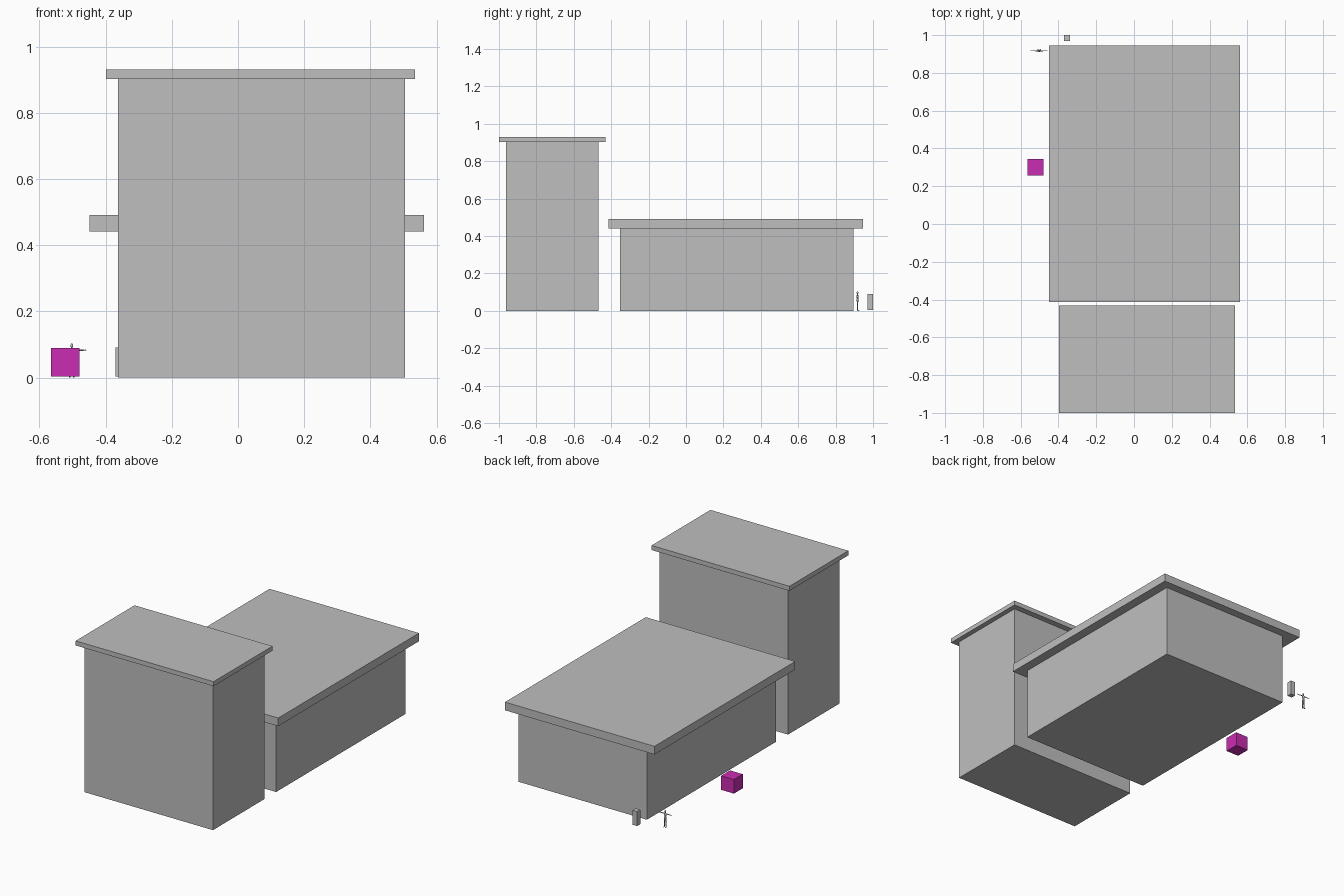
import bpy, bmesh, math
from mathutils import Vector

if "Cube" in bpy.data.objects:
    bpy.data.objects.remove(bpy.data.objects["Cube"])


def material(name, rgb):
    m = bpy.data.materials.new(name)
    m.diffuse_color = (*rgb, 1)
    m.use_nodes = True
    m.node_tree.nodes["Principled BSDF"].inputs["Base Color"].default_value = m.diffuse_color
    return m


GREY = material("light grey", (0.52, 0.52, 0.52))
MAGENTA = material("magenta", (0.59, 0.026, 0.445))


def finish(name, bm, mat, smooth=False):
    mesh = bpy.data.meshes.new(name)
    bm.to_mesh(mesh)
    bm.free()
    mesh.materials.append(mat)
    for p in mesh.polygons:
        p.use_smooth = smooth
    ob = bpy.data.objects.new(name, mesh)
    bpy.context.collection.objects.link(ob)
    return ob


def box(name, x, y, z, mat=GREY):
    """Box spanning the given (min, max) ranges."""
    bm = bmesh.new()
    bmesh.ops.create_cube(bm, size=1)
    for v in bm.verts:
        v.co = [r[0] + (c + 0.5) * (r[1] - r[0]) for r, c in zip((x, y, z), v.co)]
    return finish(name, bm, mat)


def limb(bm, a, b, r1, r2):
    """Tapered round limb from a to b."""
    a, b = Vector(a), Vector(b)
    d = b - a
    new = bmesh.ops.create_cone(bm, cap_ends=True, segments=8, radius1=r1,
                                radius2=r2, depth=d.length)["verts"]
    rot = d.to_track_quat('Z', 'Y')
    for v in new:
        v.co = rot @ v.co + (a + b) / 2


def ball(bm, centre, radii):
    for v in bmesh.ops.create_uvsphere(bm, u_segments=10, v_segments=8, radius=1)["verts"]:
        v.co = Vector(centre) + Vector([c * r for c, r in zip(v.co, radii)])


# Tall block at the front with its overhanging roof slab
box("tall_building", (-0.363, 0.505), (-0.963, -0.467), (0, 0.902))
box("tall_roof", (-0.398, 0.535), (-1.0, -0.431), (0.902, 0.93))

# Low block behind with a thicker roof slab
box("low_building", (-0.363, 0.505), (-0.353, 0.896), (0, 0.441))
box("low_roof", (-0.449, 0.562), (-0.414, 0.946), (0.441, 0.491))

# Magenta crate and small post
box("crate", (-0.565, -0.479), (0.258, 0.344), (0.003, 0.089), MAGENTA)
box("post", (-0.37, -0.339), (0.97, 1.0), (0.003, 0.091))

# Small standing figure with outstretched arms
X, Y = -0.502, 0.917
bm = bmesh.new()
ball(bm, (X, Y, 0.0965), (0.0045, 0.0055, 0.0065))
limb(bm, (X, Y, 0.085), (X, Y, 0.092), 0.003, 0.0025)
ball(bm, (X, Y, 0.077), (0.0085, 0.006, 0.011))
ball(bm, (X, Y, 0.059), (0.0075, 0.006, 0.011))
for s in (-1, 1):
    limb(bm, (X + s * 0.005, Y, 0.083), (X + s * 0.037, Y, 0.083), 0.003, 0.0018)
    ball(bm, (X + s * 0.0405, Y, 0.083), (0.0048, 0.0025, 0.0015))
    limb(bm, (X + s * 0.004, Y, 0.056), (X + s * 0.005, Y, 0.029), 0.0045, 0.003)
    limb(bm, (X + s * 0.005, Y, 0.029), (X + s * 0.006, Y, 0.003), 0.0033, 0.002)
    ball(bm, (X + s * 0.006, Y + 0.003, 0.0025), (0.0027, 0.007, 0.0025))
finish("figure", bm, GREY, smooth=True)
